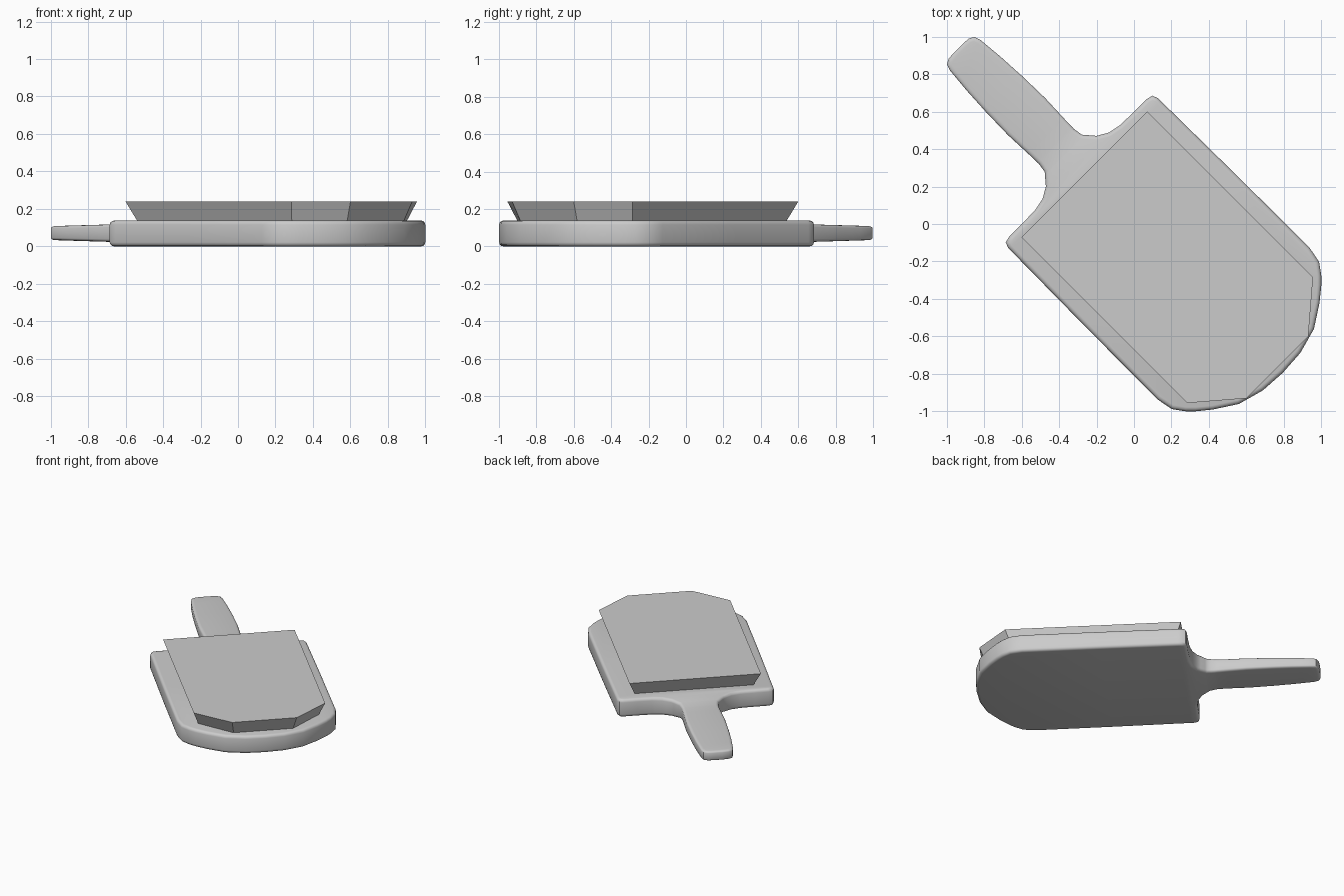
import bpy, bmesh, math
from mathutils import Vector, Matrix

if "Cube" in bpy.data.objects:
    bpy.data.objects.remove(bpy.data.objects["Cube"])

# Everything is modelled along its own long axis, then turned 45 degrees
TURN = Matrix.Rotation(-math.pi / 4, 4, 'Z')


def mirrored(half):
    """Close a half outline (u, v) across the long axis."""
    return half + [(u, -v) for u, v in reversed(half) if v > 1e-6]


def finish(bm, name, smooth):
    bmesh.ops.recalc_face_normals(bm, faces=bm.faces[:])
    bm.transform(TURN)
    mesh = bpy.data.meshes.new(name)
    bm.to_mesh(mesh)
    bm.free()
    obj = bpy.data.objects.new(name, mesh)
    bpy.context.collection.objects.link(obj)
    if smooth:
        bpy.ops.object.select_all(action='DESELECT')
        obj.select_set(True)
        bpy.context.view_layer.objects.active = obj
        bpy.ops.object.shade_smooth_by_angle(angle=math.radians(40))
    return obj


# Board with handle: outline from handle tip to rounded end
half = [(-1.326, 0.03), (-1.323, 0.075), (-1.308, 0.104), (-1.273, 0.115),
        (-1.13, 0.128), (-0.98, 0.136), (-0.81, 0.14), (-0.66, 0.134),
        (-0.585, 0.132), (-0.534, 0.14), (-0.474, 0.191), (-0.44, 0.25),
        (-0.426, 0.32), (-0.423, 0.424), (-0.423, 0.52), (-0.415, 0.553),
        (-0.385, 0.565), (0.2, 0.571), (0.75, 0.573), (0.84, 0.556),
        (0.90, 0.513), (0.94, 0.473), (0.997, 0.403), (1.075, 0.283),
        (1.114, 0.141), (1.123, 0.0)]
T = 0.138
bm = bmesh.new()
face = bm.faces.new([bm.verts.new((u, v, 0)) for u, v in mirrored(half)])
ext = bmesh.ops.extrude_face_region(bm, geom=[face])
bmesh.ops.translate(bm, vec=(0, 0, T),
                    verts=[g for g in ext['geom'] if isinstance(g, bmesh.types.BMVert)])
rim = [e for e in bm.edges if abs(e.verts[0].co.z - e.verts[1].co.z) < 1e-5]
bmesh.ops.bevel(bm, geom=rim, offset=0.022, segments=3, profile=0.5, affect='EDGES',
                clamp_overlap=True)

# Cross cuts so the handle can taper in thickness
for u in (-1.2, -1.0, -0.8, -0.66, -0.6, -0.56, -0.52, -0.49, -0.46, -0.43, -0.36):
    bmesh.ops.bisect_plane(bm, geom=bm.verts[:] + bm.edges[:] + bm.faces[:],
                           plane_co=(u, 0, 0), plane_no=(1, 0, 0))
for v in bm.verts:
    u = v.co.x
    if u < -0.4:
        s = min(1, (-0.4 - u) / 0.25)
        s = s * s * (3 - 2 * s)
        far = min(1, max(0, (-0.65 - u) / 0.67))
        low = s * (0.02 + 0.014 * far)
        high = T - s * (0.017 + 0.013 * far)
        v.co.z = low + (high - low) * v.co.z / T
finish(bm, "board", True)

# Faceted slab on top, flaring upward
bm = bmesh.new()
top = mirrored([(-0.375, 0.474), (0.877, 0.474), (1.082, 0.233)])
low = mirrored([(-0.33, 0.425), (0.838, 0.432), (1.035, 0.213)])
rings = [[bm.verts.new((u, v, z)) for u, v in pts] for pts, z in ((low, 0.13), (top, 0.24))]
for r in rings:
    bm.faces.new(r)
n = len(top)
for i in range(n):
    j = (i + 1) % n
    bm.faces.new((rings[0][i], rings[0][j], rings[1][j], rings[1][i]))
finish(bm, "top_slab", False)
